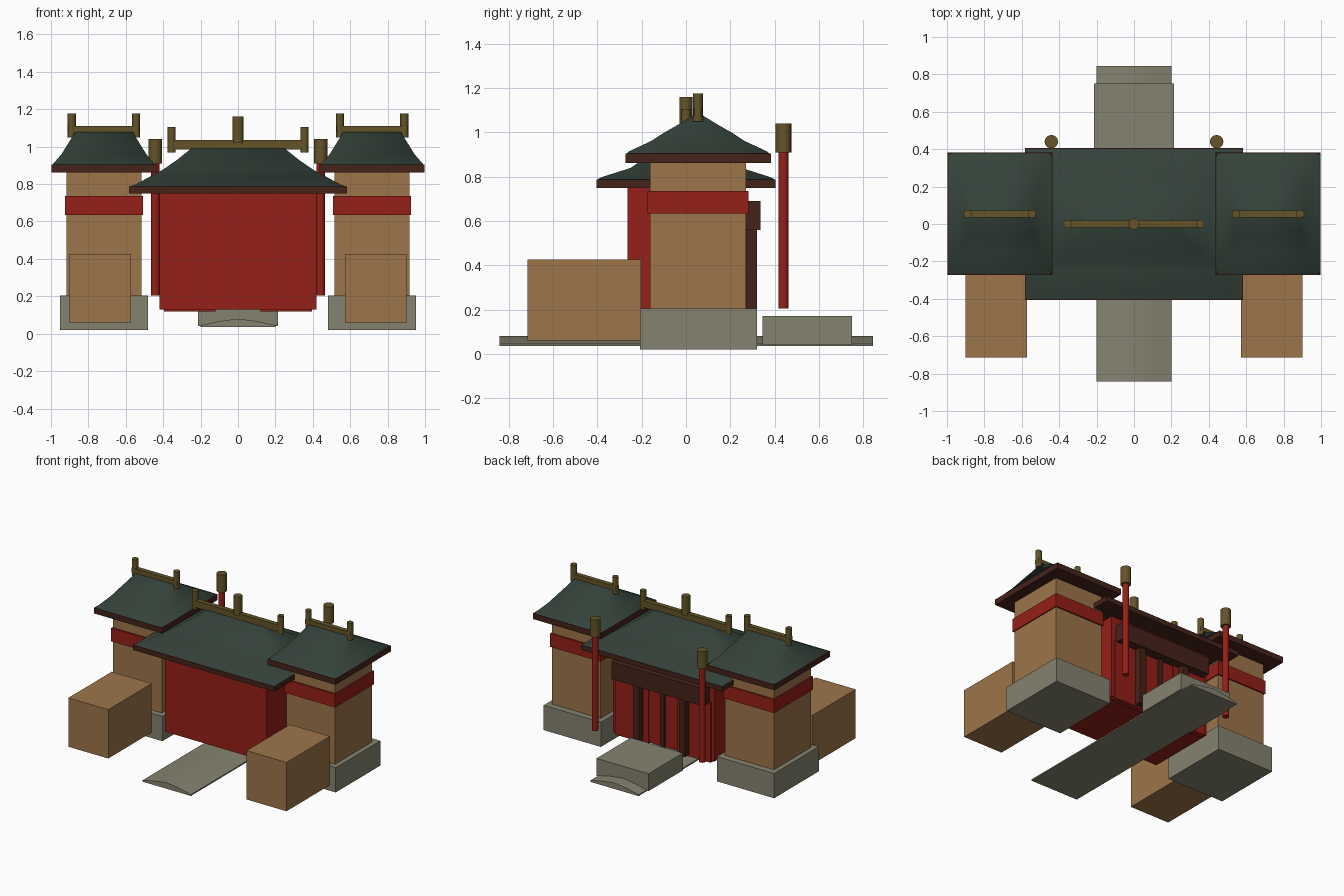
import bpy, bmesh, math

if "Cube" in bpy.data.objects:
    bpy.data.objects.remove(bpy.data.objects["Cube"])

MATS = {}
COLOURS = {
    "clay": (0.34, 0.177, 0.068), "red": (0.30, 0.014, 0.009), "timber": (0.06, 0.017, 0.010),
    "tile": (0.035, 0.056, 0.043), "gold": (0.128, 0.088, 0.021), "stone": (0.235, 0.226, 0.161),
}


def finish(name, bm, col, smooth=0):
    bmesh.ops.recalc_face_normals(bm, faces=bm.faces)
    me = bpy.data.meshes.new(name)
    bm.to_mesh(me)
    bm.free()
    ob = bpy.data.objects.new(name, me)
    bpy.context.collection.objects.link(ob)
    if col not in MATS:
        MATS[col] = bpy.data.materials.new(col)
        MATS[col].diffuse_color = (*COLOURS[col], 1)
    me.materials.append(MATS[col])
    if smooth:
        bpy.ops.object.select_all(action='DESELECT')
        ob.select_set(True)
        bpy.context.view_layer.objects.active = ob
        bpy.ops.object.shade_smooth_by_angle(angle=math.radians(smooth))
    return ob


def loft(name, loops, col, smooth=0):
    """Closed skin through a list of equal-length point loops."""
    bm = bmesh.new()
    rings = [[bm.verts.new(p) for p in loop] for loop in loops]
    n = len(rings[0])
    for a, b in zip(rings, rings[1:]):
        for i in range(n):
            j = (i + 1) % n
            bm.faces.new((a[i], a[j], b[j], b[i]))
    bm.faces.new(rings[0])
    bm.faces.new(rings[-1])
    return finish(name, bm, col, smooth)


def rect(cx, cy, hx, hy, z):
    return [(cx - hx, cy - hy, z), (cx + hx, cy - hy, z),
            (cx + hx, cy + hy, z), (cx - hx, cy + hy, z)]


def box(name, x0, x1, y0, y1, z0, z1, col):
    c = ((x0 + x1) / 2, (y0 + y1) / 2, (x1 - x0) / 2, (y1 - y0) / 2)
    return loft(name, [rect(*c, z0), rect(*c, z1)], col)


def cyl(name, x, y, r, z0, z1, col, n=16):
    ring = lambda z: [(x + r * math.cos(2 * math.pi * i / n),
                       y + r * math.sin(2 * math.pi * i / n), z) for i in range(n)]
    return loft(name, [ring(z0), ring(z1)], col, 35)


def roof(name, cx, cy, rings):
    return loft(name, [rect(cx, cy, *r) for r in rings], "tile", 85)


# paved path with a crowned cross-section, and the rear step
section = [(-0.2, 0.035), (0.2, 0.035), (0.2, 0.045), (0.1, 0.067),
           (0, 0.08), (-0.1, 0.067), (-0.2, 0.045)]
loft("path", [[(x, y, z) for x, z in section] for y in (-0.842, 0.845)], "stone", 35)
box("rear_step", -0.215, 0.215, 0.345, 0.75, 0.04, 0.17, "stone")

# gatehouse hall
box("hall", -0.42, 0.42, -0.265, 0.265, 0.13, 0.76, "red")
box("rear_lintel", -0.38, 0.38, 0.26, 0.337, 0.56, 0.69, "timber")
box("center_jamb", -0.016, 0.016, 0.26, 0.285, 0.13, 0.57, "timber")
box("hall_eave", -0.583, 0.583, -0.405, 0.405, 0.75, 0.787, "timber")
roof("hall_roof", 0, 0, [(0.580, 0.402, 0.786), (0.55, 0.385, 0.797), (0.47, 0.25, 0.84),
                         (0.40, 0.195, 0.878), (0.325, 0.11, 0.93), (0.25, 0.025, 0.99)])
box("hall_ridge", -0.36, 0.36, -0.018, 0.018, 0.985, 1.035, "gold")
cyl("hall_finial", 0, 0, 0.03, 1.02, 1.16, "gold")

# mirrored parts
for s, side in ((-1, "left"), (1, "right")):
    def mbox(name, a, b, *rest):
        x0, x1 = sorted((s * a, s * b))
        return box(f"{name}_{side}", x0, x1, *rest)

    mbox("door_panel", 0.12, 0.395, 0.23, 0.273, 0.118, 0.57, "red")
    mbox("door_column", 0.165, 0.215, 0.26, 0.32, 0.13, 0.57, "timber")
    cyl(f"ridge_post_{side}", s * 0.355, 0, 0.022, 0.97, 1.105, "gold")

    # flag pole with gilded drum
    cyl(f"pole_{side}", s * 0.442, 0.44, 0.023, 0.205, 0.92, "red")
    cyl(f"pole_drum_{side}", s * 0.442, 0.44, 0.036, 0.91, 1.04, "gold")

    # tower
    mbox("tower_base", 0.48, 0.953, -0.207, 0.32, 0.02, 0.205, "stone")
    mbox("tower_body", 0.515, 0.918, -0.163, 0.272, 0.2, 0.87, "clay")
    mbox("tower_band", 0.508, 0.926, -0.175, 0.283, 0.635, 0.735, "red")
    mbox("tower_eave", 0.436, 0.998, -0.274, 0.383, 0.862, 0.904, "timber")
    cx, cy = s * 0.717, 0.054
    roof(f"tower_roof_{side}", cx, cy,
         [(0.277, 0.324, 0.902), (0.265, 0.311, 0.915), (0.225, 0.21, 0.962),
          (0.205, 0.16, 0.995), (0.178, 0.085, 1.038), (0.155, 0.02, 1.078)])
    mbox("tower_ridge", 0.53, 0.905, cy - 0.018, cy + 0.018, 1.075, 1.11, "gold")
    for k in (0.545, 0.889):
        cyl(f"tower_finial_{side}", s * k, cy, 0.022, 1.05, 1.177, "gold")

    # forward wall block
    mbox("front_block", 0.572, 0.902, -0.715, -0.203, 0.06, 0.425, "clay")

for m in bpy.data.materials:
    if m.users and not m.is_grease_pencil:
        m.use_nodes = True
        m.node_tree.nodes["Principled BSDF"].inputs["Base Color"].default_value = m.diffuse_color
